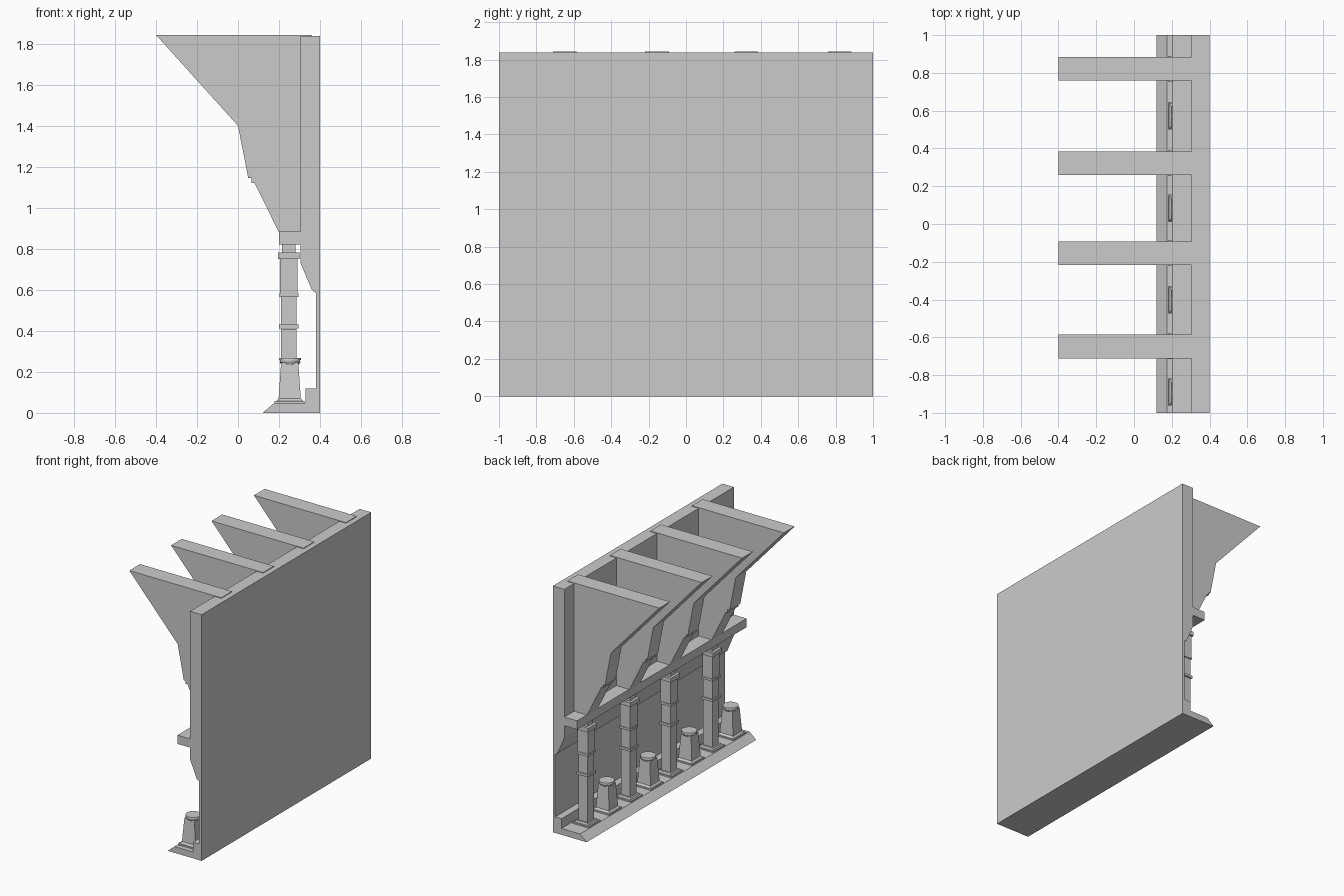
import bpy, bmesh
from math import pi
from mathutils import Matrix

if "Cube" in bpy.data.objects:
    bpy.data.objects.remove(bpy.data.objects["Cube"])


def new_object(name, bm):
    bmesh.ops.recalc_face_normals(bm, faces=bm.faces)
    mesh = bpy.data.meshes.new(name)
    bm.to_mesh(mesh)
    bm.free()
    obj = bpy.data.objects.new(name, mesh)
    bpy.context.collection.objects.link(obj)
    return obj


def extrude_profile(name, points, y0, y1):
    """Extrude an (x, z) outline along y."""
    bm = bmesh.new()
    face = bm.faces.new([bm.verts.new((x, y0, z)) for x, z in points])
    ext = bmesh.ops.extrude_face_region(bm, geom=[face])
    moved = [g for g in ext["geom"] if isinstance(g, bmesh.types.BMVert)]
    bmesh.ops.translate(bm, verts=moved, vec=(0, y1 - y0, 0))
    return new_object(name, bm)


def stack(name, x, y, levels, sides=4):
    """Loft regular sections; levels are (half width, z)."""
    bm = bmesh.new()
    for (r0, z0), (r1, z1) in levels:
        k = 2 ** 0.5 if sides == 4 else 1
        place = Matrix.Translation((x, y, (z0 + z1) / 2)) @ Matrix.Rotation(pi / sides, 4, 'Z')
        bmesh.ops.create_cone(bm, cap_ends=True, segments=sides, radius1=r0 * k,
                              radius2=r1 * k, depth=z1 - z0, matrix=place)
    return new_object(name, bm)


def block(r, z0, z1):
    return ((r, z0), (r, z1))


# Wall with sloped foot, skirting step, recessed panel and upper overhang
extrude_profile("wall", [
    (0.12, 0), (0.40, 0), (0.40, 1.838), (0.305, 1.838), (0.305, 0.73),
    (0.36, 0.60), (0.38, 0.585), (0.38, 0.12), (0.328, 0.12), (0.328, 0.047),
    (0.175, 0.047)], -1, 1)

# Ledge beam carried by the columns
extrude_profile("ledge_beam", [(0.20, 0.82), (0.31, 0.82), (0.31, 0.885), (0.20, 0.885)], -1, 1)

# Brackets above the ledge, a column under each
bracket_y = [0.822, 0.322, -0.155, -0.648]
bracket_outline = [
    (-0.40, 1.843), (0.0, 1.40), (0.05, 1.145), (0.065, 1.145), (0.065, 1.122),
    (0.08, 1.122), (0.20, 0.88), (0.32, 0.88), (0.36, 1.843)]
for i, y in enumerate(bracket_y, 1):
    extrude_profile(f"bracket_{i}", bracket_outline, y - 0.063, y + 0.063)
    stack(f"column_{i}", 0.248, y, [
        block(0.068, 0.045, 0.057), ((0.056, 0.057), (0.05, 0.07)),
        block(0.038, 0.07, 0.41), block(0.047, 0.412, 0.43),
        block(0.038, 0.43, 0.565), block(0.046, 0.565, 0.582),
        block(0.042, 0.582, 0.75), block(0.053, 0.75, 0.782),
        block(0.033, 0.782, 0.825)])

# Pedestals between the columns: square tapered body with a round rimmed top
for i, y in enumerate([0.572, 0.083, -0.402, -0.89], 1):
    stack(f"pedestal_{i}", 0.252, y, [
        block(0.073, 0.045, 0.057), ((0.066, 0.057), (0.054, 0.07)),
        ((0.054, 0.07), (0.042, 0.245))])
    stack(f"pedestal_top_{i}", 0.254, y, [
        ((0.044, 0.235), (0.052, 0.25)), block(0.05, 0.25, 0.257),
        ((0.055, 0.257), (0.053, 0.267))], 20)
